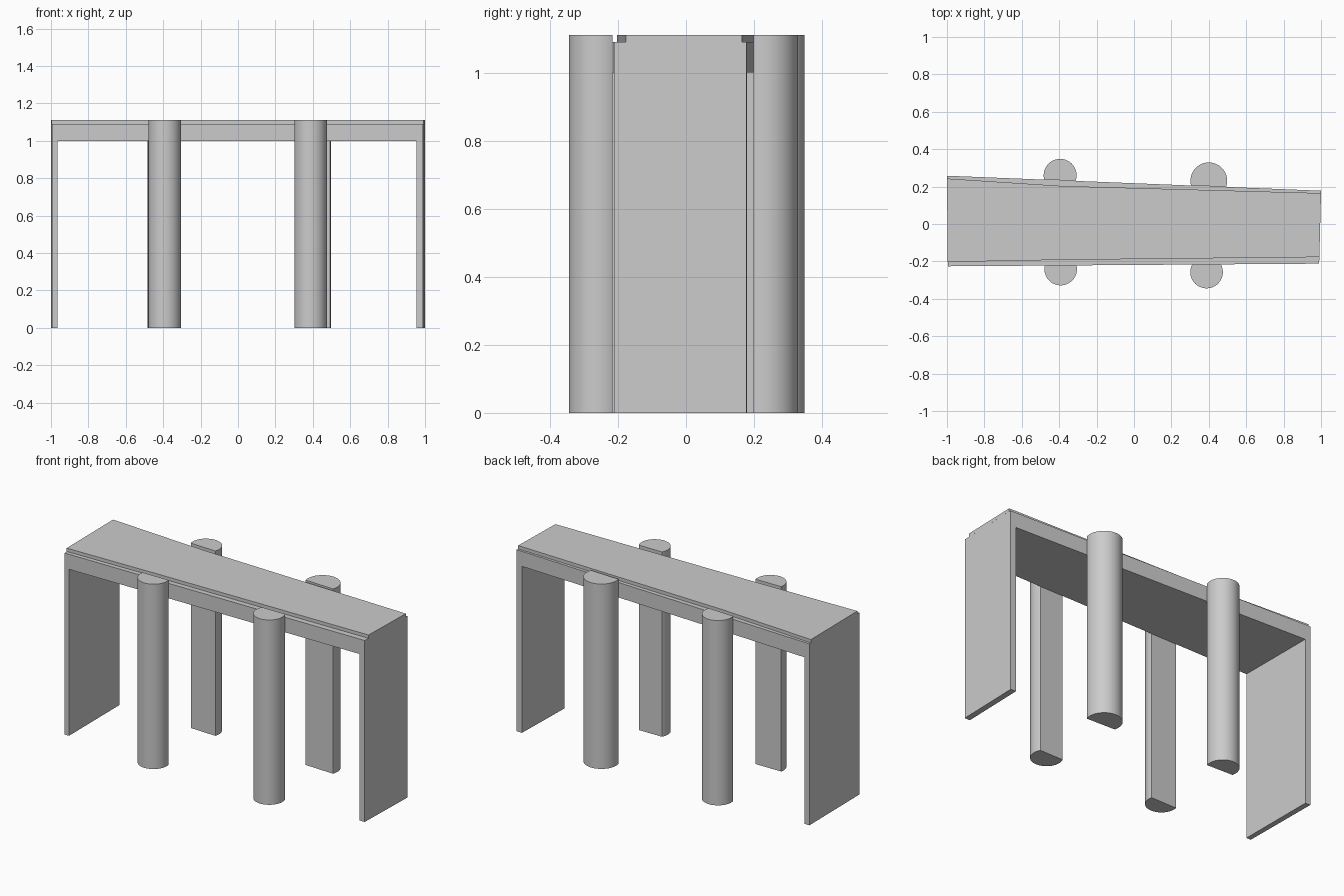
import bpy, bmesh, math

if "Cube" in bpy.data.objects:
    bpy.data.objects.remove(bpy.data.objects["Cube"])

BACK = [(-1.0, 0.258), (1.0, 0.178)]
FRONT = [(-0.995, -0.226), (0.99, -0.212)]


def y_at(line, x):
    (x0, y0), (x1, y1) = line
    return y0 + (y1 - y0) * (x - x0) / (x1 - x0)


def prism(name, outline, z0, z1):
    """Extrude a plan outline (counter-clockwise) between two heights."""
    bm = bmesh.new()
    face = bm.faces.new([bm.verts.new((x, y, z0)) for x, y in outline])
    out = bmesh.ops.extrude_face_region(bm, geom=[face])
    for v in out["geom"]:
        if isinstance(v, bmesh.types.BMVert):
            v.co.z = z1
    bmesh.ops.recalc_face_normals(bm, faces=bm.faces)
    mesh = bpy.data.meshes.new(name)
    bm.to_mesh(mesh)
    bm.free()
    obj = bpy.data.objects.new(name, mesh)
    bpy.context.collection.objects.link(obj)
    return obj


def column(name, cx, cy, r, line, side):
    """Round column with a flat cut where it meets the slab edge."""
    (x0, y0), (x1, y1) = line
    ang = math.atan2(y1 - y0, x1 - x0)
    # signed distance from the slab edge to the column centre, outwards
    d = side * (cy - y_at(line, cx)) * math.cos(ang)
    half = math.acos(max(-1, min(1, -d / r)))
    mid = ang + side * math.pi / 2
    n = 48
    pts = []
    for i in range(n + 1):
        a = mid - half + 2 * half * i / n
        pts.append((cx + r * math.cos(a), cy + r * math.sin(a)))
    obj = prism(name, pts, 0, 1.11)
    bpy.ops.object.select_all(action='DESELECT')
    obj.select_set(True)
    bpy.context.view_layer.objects.active = obj
    bpy.ops.object.shade_smooth_by_angle(angle=math.radians(30))


# Tapered roof slab
prism("roof_slab", FRONT + BACK[::-1], 1.0, 1.09)

# Raised top layer, set back from the long edges
prism("roof_top_layer", [(-0.996, -0.203), (-0.4, -0.192), (0.991, -0.177),
                         (1.0, 0.165), (-0.38, 0.203), (-1.0, 0.243)], 1.09, 1.11)

# End walls
wall = 0.035
prism("left_wall", [FRONT[0], (-0.965, y_at(FRONT, -0.965)),
                    (-0.967, y_at(BACK, -0.967)), BACK[0]], 0, 1.0)
prism("right_wall", [(0.99 - wall, y_at(FRONT, 0.99 - wall)), FRONT[1],
                     BACK[1], (1.0 - wall, y_at(BACK, 1.0 - wall))], 0, 1.0)

# Columns
column("front_left_column", -0.392, -0.241, 0.087, FRONT, -1)
column("front_right_column", 0.388, -0.257, 0.087, FRONT, -1)
column("back_left_column", -0.395, 0.260, 0.088, BACK, 1)
column("back_right_column", 0.400, 0.231, 0.098, BACK, 1)
